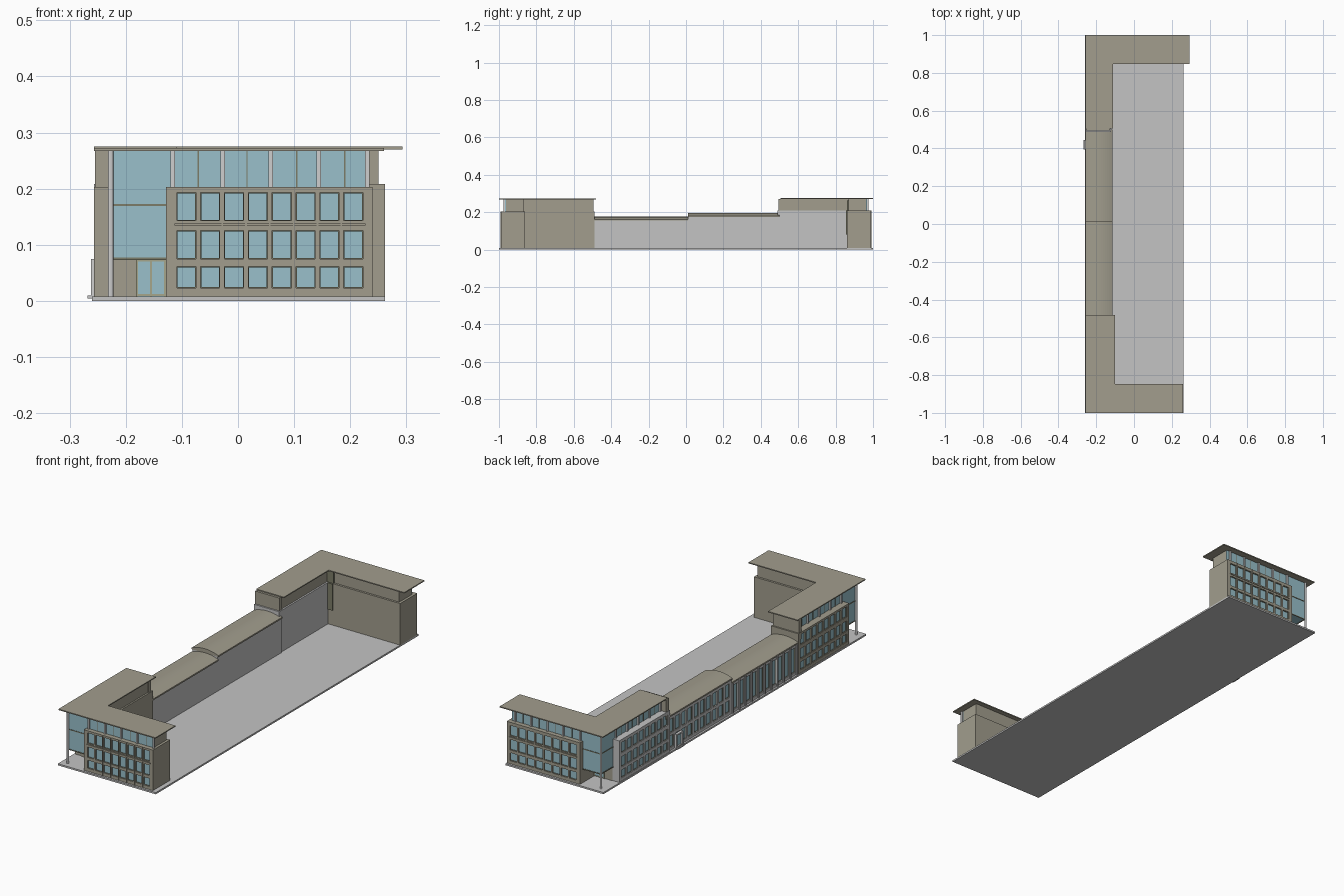
import bpy, bmesh

if "Cube" in bpy.data.objects:
    bpy.data.objects.remove(bpy.data.objects["Cube"])


def material(name, rgb):
    m = bpy.data.materials.new(name)
    m.diffuse_color = (*rgb, 1)
    m.use_nodes = True
    m.node_tree.nodes["Principled BSDF"].inputs["Base Color"].default_value = m.diffuse_color
    return m


BEIGE = material("beige stone", (0.36, 0.34, 0.27))
GREY = material("light grey", (0.55, 0.55, 0.55))
GLASS = material("blue glass", (0.32, 0.53, 0.60))
FRAME = material("olive frame", (0.20, 0.20, 0.14))
STEEL = material("pale steel", (0.62, 0.62, 0.62))
DOOR = material("door trim", (0.38, 0.38, 0.26))


def finish(name, bm, mat):
    bmesh.ops.recalc_face_normals(bm, faces=bm.faces)
    me = bpy.data.meshes.new(name)
    bm.to_mesh(me)
    bm.free()
    me.materials.append(mat)
    ob = bpy.data.objects.new(name, me)
    bpy.context.collection.objects.link(ob)
    return ob


def boxes(name, items, mat):
    """One mesh from boxes given as (x0, x1, y0, y1, z0, z1)."""
    bm = bmesh.new()
    for x0, x1, y0, y1, z0, z1 in items:
        vs = bmesh.ops.create_cube(bm, size=1)["verts"]
        for v in vs:
            v.co = (x0 if v.co.x < 0 else x1, y0 if v.co.y < 0 else y1,
                    z0 if v.co.z < 0 else z1)
    return finish(name, bm, mat)


def prism(name, pts, place, lo, hi, mat):
    """Extrude a 2D outline from lo to hi; place(a, b, t) gives the 3D point."""
    bm = bmesh.new()
    a = [bm.verts.new(place(*p, lo)) for p in pts]
    b = [bm.verts.new(place(*p, hi)) for p in pts]
    bm.faces.new(a)
    bm.faces.new(b)
    for i in range(len(pts)):
        j = (i + 1) % len(pts)
        bm.faces.new((a[i], a[j], b[j], b[i]))
    return finish(name, bm, mat)


def on_wall(axis, plane, sign):
    """Boxes in wall coordinates (along, depth inward, height) to world boxes."""
    def f(u0, u1, d0, d1, z0, z1):
        p0, p1 = plane - sign * d0, plane - sign * d1
        return (u0, u1, p0, p1, z0, z1) if axis == "x" else (p0, p1, u0, u1, z0, z1)
    return f


def facade(name, wall, u0, u1, z0, z1, cols, rows, mat):
    """Wall skin with true window openings, glass sheet behind, thin frames."""
    T = 0.009
    parts, frames, prev = [], [], u0
    for a, b in cols:
        parts.append(wall(prev, a, 0, T, z0, z1))          # pier
        lo = z0
        for r0, r1 in rows:
            parts.append(wall(a, b, 0, T, lo, r0))         # spandrel
            lo = r1
            f = 0.0013
            for q in ((a, a + f, r0, r1), (b - f, b, r0, r1),
                      (a, b, r0, r0 + f), (a, b, r1 - f, r1)):
                frames.append(wall(q[0], q[1], 0.003, 0.007, q[2], q[3]))
        parts.append(wall(a, b, 0, T, lo, z1))
        prev = b
    parts.append(wall(prev, u1, 0, T, z0, z1))
    boxes(name + "_wall", parts, mat)
    boxes(name + "_window_frames", frames, FRAME)
    boxes(name + "_window_glass",
          [wall(u0 + .002, u1 - .002, 0.006, 0.0085, z0 + .002, z1 - .002)], GLASS)


def bays(start, step, width, n):
    return [(start + i * step, start + i * step + width) for i in range(n)]


ROWS = [(0.023, 0.061), (0.075, 0.125), (0.143, 0.193)]
Z0 = 0.008

# ground slab
boxes("base_slab", [(-0.26, 0.262, -1, 1, 0, Z0)], GREY)


def end_block(tag, s, xe, xr, zl, zt, xin, side_mat):
    """L-shaped corner block; s is -1 for the front end, +1 for the back end."""
    Y = lambda *v: sorted(s * k for k in v)
    # lower storeys
    boxes(tag + "_end_wing", [(-0.128, xe, *Y(.982, .86), Z0, zl)], BEIGE)
    boxes(tag + "_side_wing", [(-0.249, xin, *Y(.875, .488), Z0, zl)], side_mat)
    boxes(tag + "_corner_recess", [(-0.222, -0.1, *Y(.878, .862), Z0, zl)], BEIGE)
    # upper storey, set back under the roof
    boxes(tag + "_upper_storey", [(-0.128, xe - .012, *Y(.962, .87), zl, zt),
                                  (-0.22, xin - .008, *Y(.962, .50), zl, zt),
                                  (-0.255, xin - .004, *Y(.515, .495), zl - .035, zt)], BEIGE)
    # windowed skins
    end = on_wall("x", s * .99, s)
    side = on_wall("y", -0.257, -1)
    step = (xe + .102) / 8.05
    facade(tag + "_end", end, -0.128, xe, Z0, zl,
           bays(-0.109, step, step * .8, 8), ROWS, BEIGE)
    y0, y1 = Y(.488, .875)
    facade(tag + "_side", side, y0, y1, Z0, zl,
           bays(y0 + .017, .0453, .035, 8), ROWS, side_mat)
    # raised mouldings on the end wall
    boxes(tag + "_end_mouldings",
          [end(-0.113, xe - .013, -.003, .001, .134, .138)] +
          [end(-0.109 + i * step - step * .1 - .0015, -0.109 + i * step - step * .1 + .0015,
               -.002, .001, Z0, zl) for i in range(2, 8)], BEIGE)
    # glazed corner and clerestory strips
    eg = on_wall("x", s * .968, s)
    sg = on_wall("y", -0.224, -1)
    ya, yb = Y(.51, .968)
    yc, yd = Y(.875, .968)
    boxes(tag + "_corner_glass", [(-0.224, -0.128, *Y(.968, .872), .075, zt)], GLASS)
    boxes(tag + "_clerestory_glass", [eg(-0.128, xe - .012, 0, .006, zl, zt),
                                      sg(ya, yb, 0, .005, zl, zt)], GLASS)
    bars = []
    for z in (.075, .171):
        bars += [eg(-0.224, -0.128, -.002, .002, z - .002, z + .002),
                 sg(yc, yd, -.002, .002, z - .002, z + .002)]
    bars += [eg(x - .0012, x + .0012, -.002, .001, zl, zt)
             for x in (-.071, .016, .105, .19)]
    bars += [sg(s * y - .0012, s * y + .0012, -.002, .001, zl, zt)
             for y in (.56, .645, .73, .815)]
    boxes(tag + "_glazing_bars", bars, FRAME)
    cols = [eg(x - .004, x + .004, -.007, .001, zl, zt)
            for x in (-.116, -.027, .058, .144, .23)]
    cols += [sg(s * y - .004, s * y + .004, -.007, .001, zl, zt)
             for y in (.52, .603, .688, .773, .858)]
    boxes(tag + "_clerestory_columns", cols, STEEL)
    # free-standing corner column
    bm = bmesh.new()
    vs = bmesh.ops.create_cone(bm, cap_ends=True, segments=12, radius1=.005,
                               radius2=.005, depth=zt - Z0)["verts"]
    bmesh.ops.translate(bm, verts=vs, vec=(-0.227, s * .971, (zt + Z0) / 2))
    finish(tag + "_corner_column", bm, STEEL)
    # entrance doors under the glazed corner
    dw = on_wall("x", s * .88, s)
    boxes(tag + "_door_glass", [dw(-0.18, -0.128, 0, .003, Z0, .073)], GLASS)
    boxes(tag + "_door_frame",
          [dw(x - .0015, x + .0015, -.002, .002, Z0, .073) for x in (-.18, -.155, -.13)] +
          [dw(-0.18, -0.128, -.002, .002, z, z + .003) for z in (.009, .070)], DOOR)
    # thin L-shaped roof
    L = [(-0.257, s), (xr, s), (xr, s * .847), (xin + .012, s * .847),
         (xin + .012, s * .482 if s < 0 else .506), (-0.257, s * .482 if s < 0 else .506)]
    prism(tag + "_roof", L, lambda a, b, t: (a, b, t), zt, zt + .005, BEIGE)


end_block("front", -1, .24, .26, .203, .267, -.112, BEIGE)
end_block("back", 1, .262, .293, .208, .270, -.122, GREY)

# tall glass slot in the inner corner of the back block
boxes("inner_corner_glass", [(-0.122, -0.095, .855, .862, .08, .208),
                             (-0.13, -0.095, .862, .872, .208, .262)], FRAME)


def link_hall(tag, y0, y1, ze, cols, rows):
    """Low hall between the blocks with a shallow curved roof."""
    boxes(tag + "_body", [(-0.243, -0.118, y0, y1, Z0, ze)], GREY)
    facade(tag + "_street", on_wall("y", -0.251, -1), y0, y1, Z0, ze, cols, rows, GREY)
    n, xa, xb = 14, -0.256, -0.113
    pts = [(xa, ze)]
    for i in range(n + 1):
        t = 2 * i / n - 1
        pts.append(((xa + xb) / 2 + t * (xb - xa) / 2, ze + .007 + .014 * (1 - t * t)))
    pts.append((xb, ze))
    prism(tag + "_roof", pts, lambda a, b, t: (a, t, b), y0, y1, BEIGE)


link_hall("low_hall", -0.488, .012, .155, bays(-0.475, .0488, .034, 10), [(.022, .14)])
link_hall("high_hall", .012, .50, .174, bays(.026, .0472, .033, 10),
          [(.022, .078), (.092, .158)])

# slim piers between the tall windows of the low hall
boxes("low_hall_piers", [(-0.256, -0.25, y - .004, y + .004, Z0, .155)
                         for y in [-0.4825 + i * .0488 for i in range(11)]], GREY)

# small side entrance with steps
boxes("side_entrance_surround", [(-0.262, -0.25, .395, .402, Z0, .075),
                                 (-0.262, -0.25, .438, .445, Z0, .075),
                                 (-0.262, -0.25, .395, .445, .068, .075)], STEEL)
boxes("side_entrance_door", [(-0.255, -0.25, .402, .438, Z0, .068)], GLASS)
boxes("side_entrance_steps", [(-0.268, -0.25, .395, .445, .004, .010),
                              (-0.262, -0.25, .395, .445, .010, .015)], GREY)
